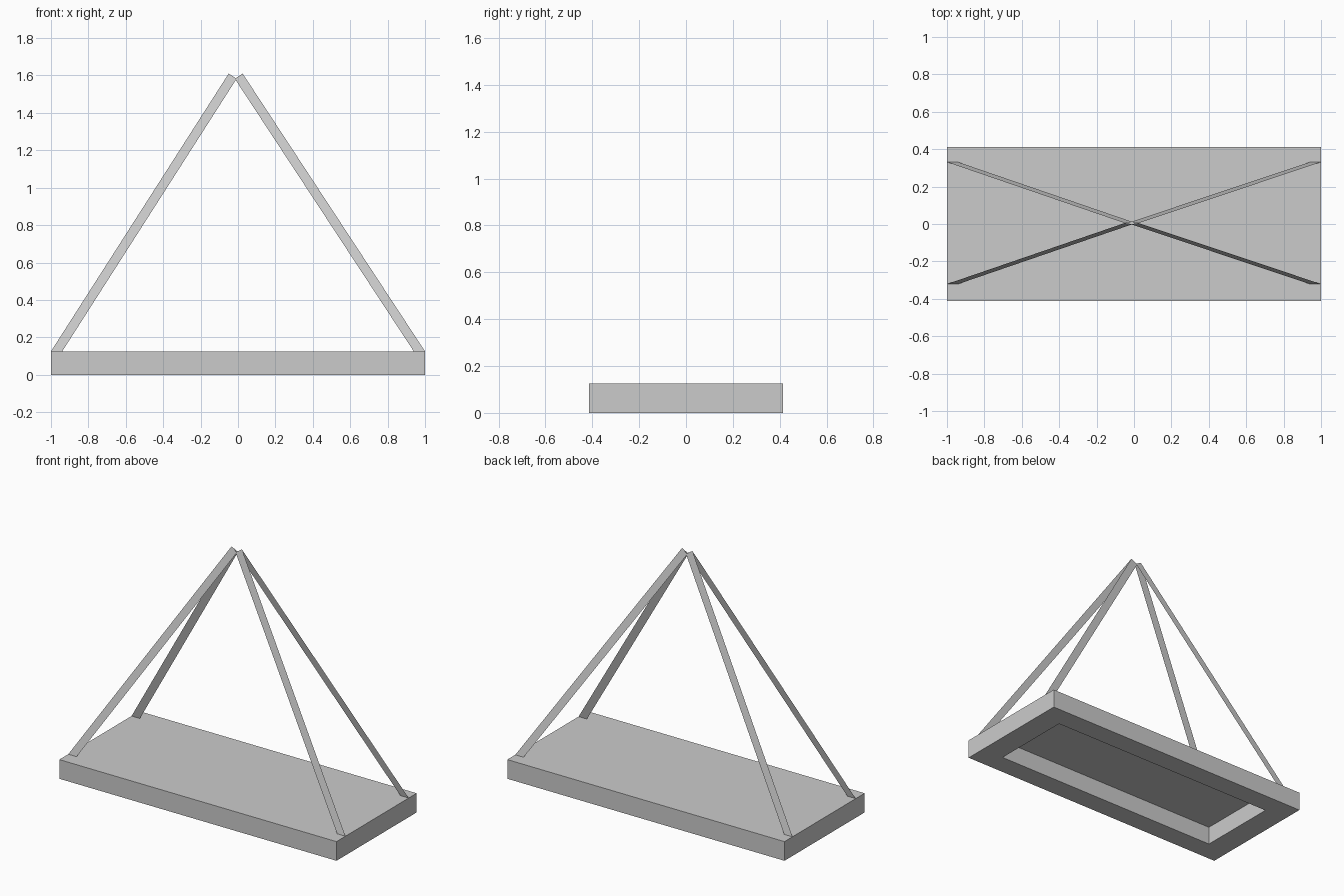
import bpy
import bmesh
from mathutils import Vector

cube = bpy.data.objects.get("Cube")
if cube:
    bpy.data.objects.remove(cube, do_unlink=True)

grey = bpy.data.materials.new("plain_grey")
grey.use_nodes = True
colour = (0.6, 0.6, 0.6, 1)
grey.diffuse_color = colour
grey.node_tree.nodes["Principled BSDF"].inputs["Base Color"].default_value = colour

HALF_X, HALF_Y, TOP = 1.0, 0.413, 0.125
APEX_Z, STRAP_Y, CENTRE_Y = 1.61, 0.326, 0.005


def add_object(name, bm):
    mesh = bpy.data.meshes.new(name)
    bm.to_mesh(mesh)
    bm.free()
    mesh.materials.append(grey)
    obj = bpy.data.objects.new(name, mesh)
    bpy.context.collection.objects.link(obj)


# Seat board: a slab with a deep rectangular recess underneath
bm = bmesh.new()
bmesh.ops.create_cube(bm, size=1)
for v in bm.verts:
    v.co = Vector((v.co.x * 2 * HALF_X, v.co.y * 2 * HALF_Y, (v.co.z + 0.5) * TOP))
bm.normal_update()
underside = min(bm.faces, key=lambda f: f.normal.z)
bmesh.ops.inset_individual(bm, faces=[underside], thickness=0.1)
for v in underside.verts:
    v.co.x = 0.84 if v.co.x > 0 else -0.84
    v.co.y = 0.274 if v.co.y > 0 else -0.274
recess = bmesh.ops.extrude_discrete_faces(bm, faces=[underside])["faces"][0]
for v in recess.verts:
    v.co.z = 0.12
bmesh.ops.recalc_face_normals(bm, faces=bm.faces)
add_object("seat_board", bm)


# Straps: flat bands leaning from the board corners to the apex
def add_strap(name, side, depth, tip_x):
    outer_low = Vector((side * HALF_X, TOP))
    outer_top = Vector((tip_x, APEX_Z))
    inner_low = Vector((side * 0.94, TOP))
    along = (outer_top - outer_low).normalized()
    # Square cut across the upper end
    inner_top = inner_low + along * (outer_top - inner_low).dot(along)
    bm = bmesh.new()
    verts = []
    for x, z in (outer_low, inner_low, inner_top, outer_top):
        lean = (APEX_Z - z) / (APEX_Z - TOP)
        verts.append(bm.verts.new((x, CENTRE_Y + depth * STRAP_Y * lean, z)))
    face = bm.faces.new(verts)
    face.normal_update()
    if face.normal.y * depth < 0:
        face.normal_flip()
    add_object(name, bm)


for depth, end in ((-1, "front"), (1, "back")):
    add_strap(end + "_left_strap", 1, depth, 0.025)
    add_strap(end + "_right_strap", -1, depth, -0.05)
